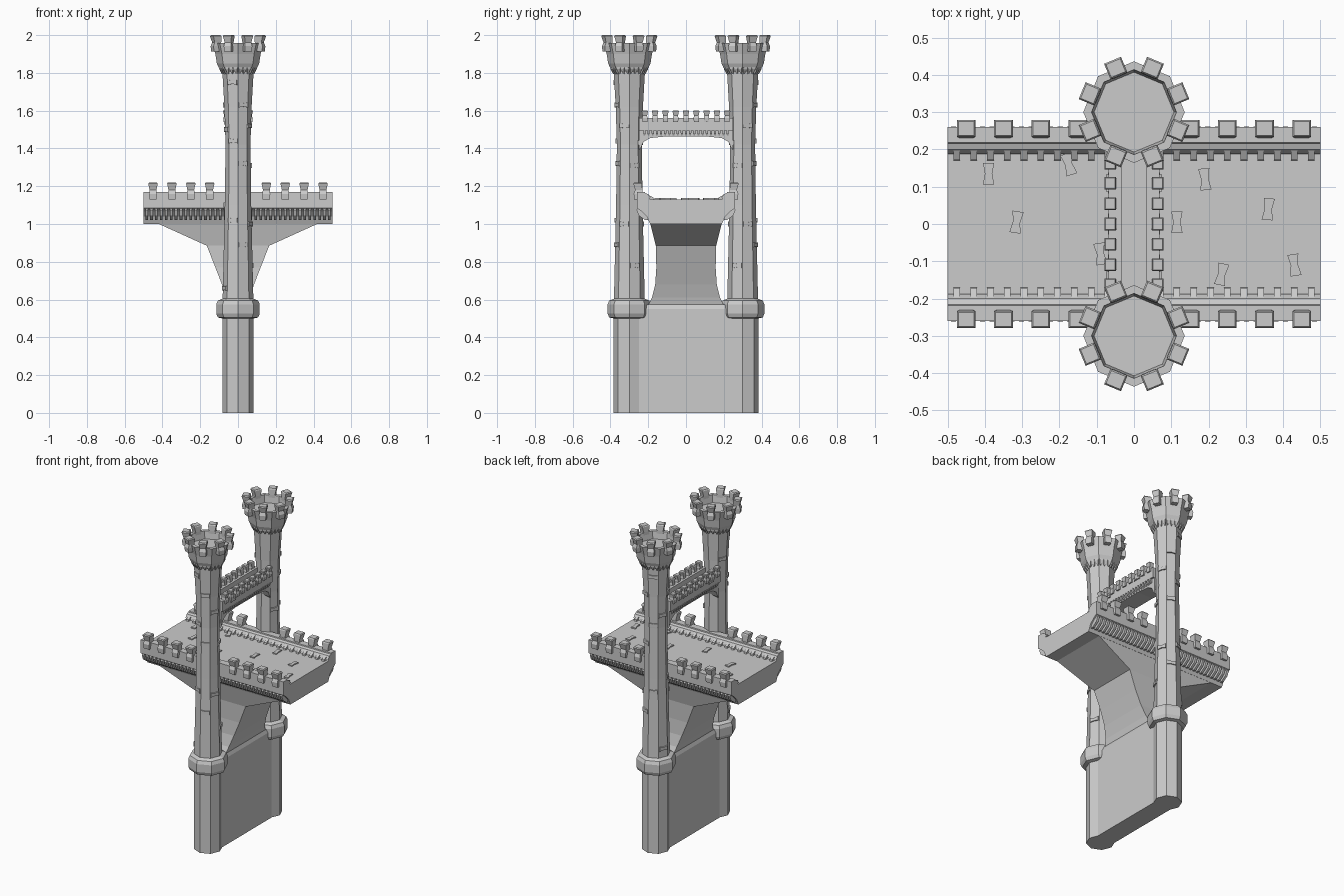
import bpy, bmesh
from math import pi, sin, cos
from mathutils import Matrix, Vector

if "Cube" in bpy.data.objects:
    bpy.data.objects.remove(bpy.data.objects["Cube"], do_unlink=True)

stone_grey = bpy.data.materials.new("stone grey")
stone_grey.use_nodes = True
GREY = (0.6, 0.6, 0.6, 1)
stone_grey.diffuse_color = GREY
stone_grey.node_tree.nodes["Principled BSDF"].inputs["Base Color"].default_value = GREY

TOWER_Y = -0.3
T = Matrix.Translation
ALONG_X = Matrix(((0, 0, 1, 0), (1, 0, 0, 0), (0, 1, 0, 0), (0, 0, 0, 1)))  # (u,v,w) -> (y,z,x)
AT_TOWER = T((0, TOWER_Y, 0))


def finish(name, bm, mirror=""):
    """Turn a bmesh into an object, optionally mirrored across the world axes."""
    bmesh.ops.recalc_face_normals(bm, faces=bm.faces)
    mesh = bpy.data.meshes.new(name)
    bm.to_mesh(mesh)
    bm.free()
    mesh.materials.append(stone_grey)
    obj = bpy.data.objects.new(name, mesh)
    bpy.context.collection.objects.link(obj)
    if mirror:
        mod = obj.modifiers.new("Mirror", "MIRROR")
        mod.use_axis = ["X" in mirror, "Y" in mirror, False]
        mod.use_mirror_merge = False
    return obj


def loft(bm, rings):
    """Skin a stack of closed rings and cap both ends."""
    loops = [[bm.verts.new(p) for p in ring] for ring in rings]
    n = len(loops[0])
    for a, b in zip(loops, loops[1:]):
        for i in range(n):
            j = (i + 1) % n
            bm.faces.new((a[i], a[j], b[j], b[i]))
    bm.faces.new(loops[0])
    bm.faces.new(loops[-1])


def prism(bm, outline, low, high, matrix):
    loft(bm, [[matrix @ Vector((u, v, w)) for u, v in outline] for w in (low, high)])


def box_ring(hx, hy, z, y=0):
    return [(-hx, y - hy, z), (hx, y - hy, z), (hx, y + hy, z), (-hx, y + hy, z)]


def octagon(r, z):
    return [(r * cos(k * pi / 4), TOWER_Y + r * sin(k * pi / 4), z) for k in range(8)]


def block(bm, matrix, rings):
    """Tapered block from (half width, half depth, height, outward shift) rings."""
    loft(bm, [[matrix @ Vector(p) for p in box_ring(*r)] for r in rings])


def merlon(bm, matrix, s=1.0):
    """Rough battlement block, narrow at the waist, leaning towards +y."""
    block(bm, matrix, [(.019 * s, .016 * s, 0, .008 * s), (.021 * s, .023 * s, .03 * s, .004 * s),
                       (.018 * s, .019 * s, .05 * s, 0), (.025 * s, .023 * s, .084 * s, .006 * s),
                       (.021 * s, .019 * s, .09 * s, .006 * s)])


def loose_stone(bm, matrix, length=.058, width=.03):
    """Flat waisted stone lying in the local xy plane."""
    a, b = length / 2, width / 2
    prism(bm, [(-a, -b), (0, -b * .65), (a, -b), (a, b), (0, b * .65), (-a, b)], -.006, .007, matrix)


def outward(angle, radius, z):
    """Frame on the tower rim whose +y points away from the axis."""
    return AT_TOWER @ Matrix.Rotation(angle - pi / 2, 4, "Z") @ T((0, radius, z))


# Towers: octagonal shaft, collar and hollow crown
shaft = [(.083, 0), (.083, .55), (.081, .62), (.07, 1.1), (.066, 1.42), (.072, 1.62), (.083, 1.81)]
collar = [(.082, .5), (.106, .505), (.115, .525), (.115, .575), (.106, .595), (.08, .605)]
crown = [(.08, 1.8), (.103, 1.83), (.112, 1.85), (.12, 1.9), (.136, 1.957), (.114, 1.957), (.107, 1.91)]
for name, profile in (("tower_shaft", shaft), ("tower_collar", collar), ("tower_crown", crown)):
    bm = bmesh.new()
    loft(bm, [octagon(r, z) for r, z in profile])
    finish(name, bm, "Y")

bm = bmesh.new()
for k in range(8):
    merlon(bm, outward((k + .5) * pi / 4, .122, 1.912), .98)
finish("crown_battlements", bm, "Y")

# Small corbels below each crown
bm = bmesh.new()
for k in range(8):
    for offset in (-.024, 0, .024):
        m = outward((k + .5) * pi / 4, .084, 1.795) @ T((offset, 0, 0))
        block(bm, m, [(.003, .004, 0, -.006), (.009, .010, .025, 0), (.009, .012, .042, 0)])
finish("crown_corbels", bm, "Y")

# Protruding stones on the tower faces (face number, height)
bm = bmesh.new()
for face, z in ((5, 1.75), (6, 1.63), (7, 1.52), (5, 1.44), (6, 1.32), (0, 1.31), (1, 1.43), (3, 1.63),
                (4, 1.5), (2, 1.0), (6, .89), (0, .78), (4, .66), (3, 1.1), (7, 1.0), (5, 1.02)):
    r = next(r0 + (r1 - r0) * (z - z0) / (z1 - z0)
             for (r0, z0), (r1, z1) in zip(shaft, shaft[1:]) if z0 <= z <= z1)
    m = outward((face + .5) * pi / 4, r * cos(pi / 8), z)
    loose_stone(bm, m @ Matrix.Rotation(-pi / 2, 4, "X"), .052, .026)
finish("tower_stones", bm, "Y")

# Pier wall between the towers
bm = bmesh.new()
loft(bm, [box_ring(.062, .25, 0), box_ring(.062, .25, .55), box_ring(.052, .25, .575)])
finish("pier_wall", bm)

# Flared support carrying the deck
bm = bmesh.new()
loft(bm, [box_ring(*r) for r in ((.05, .205, .56), (.062, .18, .61), (.085, .163, .68), (.12, .157, .77),
                                 (.165, .16, .885), (.43, .19, 1.005))])
finish("deck_support", bm)

# Deck with raised parapets, one section along x
half = [(.19, 1.0), (.207, 1.04), (.232, 1.065), (.26, 1.085), (.26, 1.17),
        (.218, 1.17), (.212, 1.148), (.19, 1.13)]
section = half + [(-y, z) for y, z in reversed(half)]
bm = bmesh.new()
prism(bm, section, -.5, .5, ALONG_X)
finish("deck", bm)

# Deck battlements
bm = bmesh.new()
for k in range(4):
    merlon(bm, T((.15 + .1 * k, .25, 1.13)), 1.0)
finish("deck_battlements", bm, "XY")

# Corbels outside and dentils inside the deck parapets
bm = bmesh.new()
for k in range(19):
    x = .016 + .026 * k
    prism(bm, [(.2, 1.02), (.215, 1.02), (.25, 1.045), (.262, 1.075), (.25, 1.09), (.215, 1.06)],
          x - .007, x + .007, ALONG_X)
finish("deck_corbels", bm, "XY")

bm = bmesh.new()
for k in range(11):
    x = .025 + .045 * k
    prism(bm, [(.215, 1.155), (.2, 1.155), (.172, 1.14), (.168, 1.12), (.21, 1.12)],
          x - .009, x + .009, ALONG_X)
prism(bm, [(.22, 1.165), (.2, 1.158), (.188, 1.138), (.22, 1.12)], 0, .5, ALONG_X)
finish("deck_dentils", bm, "XY")

# Loose stones on the deck
bm = bmesh.new()
for x, y, turn in ((-.39, .135, 0), (-.175, .16, .3), (-.315, .005, -.15), (-.09, -.08, .15), (.19, .12, .1),
                   (.115, .005, 0), (.36, .04, -.1), (.235, -.135, -.2), (.43, -.11, .15)):
    loose_stone(bm, T((x, y, 1.13)) @ Matrix.Rotation(pi / 2 + turn, 4, "Z"))
finish("deck_stones", bm)

# High bridge: arched body, two parapets, battlements and corbels
arc = [(.25, 1.39), (.238, 1.405), (.225, 1.435), (.19, 1.455), (.1, 1.464)]
bm = bmesh.new()
prism(bm, [(.25, 1.53)] + arc + [(-y, z) for y, z in reversed(arc)] + [(-.25, 1.53)], -.055, .055, ALONG_X)
finish("high_bridge", bm)

bm = bmesh.new()
prism(bm, [(-.25, 1.495), (.25, 1.495), (.25, 1.56), (-.25, 1.56)], .034, .068, ALONG_X)
finish("high_bridge_parapet", bm, "X")

FACE_X = Matrix.Rotation(-pi / 2, 4, "Z")
bm = bmesh.new()
for k in range(9):
    merlon(bm, T((.06, -.218 + .0545 * k, 1.54)) @ FACE_X, .68)
finish("high_bridge_battlements", bm, "X")

bm = bmesh.new()
for k in range(21):
    m = T((.058, -.22 + .022 * k, 1.468)) @ FACE_X
    block(bm, m, [(.004, .004, 0, -.004), (.006, .009, .015, 0), (.006, .012, .03, 0)])
finish("high_bridge_corbels", bm, "X")

# A few stones on the high parapets
bm = bmesh.new()
for y, z in ((-.15, 1.535), (.11, 1.545)):
    loose_stone(bm, T((.068, y, z)) @ FACE_X @ Matrix.Rotation(-pi / 2, 4, "X"), .045, .018)
finish("high_bridge_stones", bm, "X")
